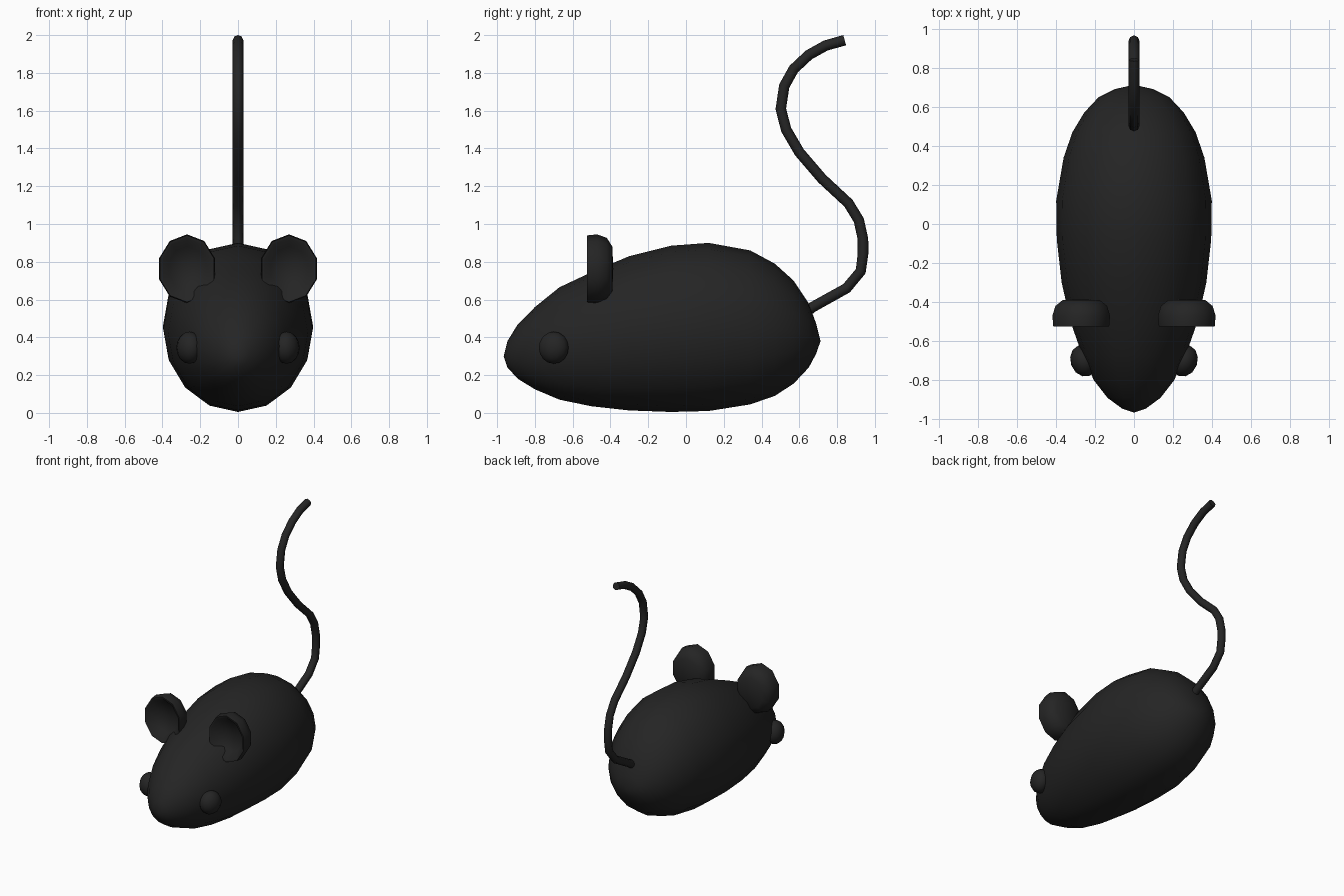
import bpy, bmesh
from math import sin, cos, pi, radians

if "Cube" in bpy.data.objects:
    bpy.data.objects.remove(bpy.data.objects["Cube"])

mat = bpy.data.materials.new("dark_plastic")
mat.diffuse_color = (0.018, 0.018, 0.018, 1)
mat.use_nodes = True
mat.node_tree.nodes["Principled BSDF"].inputs["Base Color"].default_value = mat.diffuse_color


def finish(name, bm, angle=60):
    bmesh.ops.recalc_face_normals(bm, faces=bm.faces)
    me = bpy.data.meshes.new(name)
    bm.to_mesh(me)
    bm.free()
    me.materials.append(mat)
    ob = bpy.data.objects.new(name, me)
    bpy.context.collection.objects.link(ob)
    bpy.ops.object.select_all(action='DESELECT')
    ob.select_set(True)
    bpy.context.view_layer.objects.active = ob
    bpy.ops.object.shade_smooth_by_angle(angle=radians(angle))
    return ob


def loft(name, rings, n, start, end, angle=60):
    """Elliptical rings (y, cx, cz, rx, rz) along y, closed by a pole at each end."""
    bm = bmesh.new()
    loops = [[bm.verts.new((cx + rx * sin(2 * pi * i / n), y, cz + rz * cos(2 * pi * i / n)))
              for i in range(n)] for y, cx, cz, rx, rz in rings]
    for a, b in zip(loops, loops[1:]):
        for i in range(n):
            j = (i + 1) % n
            bm.faces.new((a[i], a[j], b[j], b[i]))
    for pole, ring in ((start, loops[0]), (end, loops[-1])):
        p = bm.verts.new(pole)
        for i in range(n):
            bm.faces.new((p, ring[i], ring[(i + 1) % n]))
    return finish(name, bm, angle)


# Body: y, top z, bottom z, half width
sections = [(-.945, .38, .24, .06), (-.89, .47, .18, .135), (-.80, .56, .125, .205),
            (-.67, .665, .07, .265), (-.50, .745, .035, .325), (-.30, .83, .013, .37),
            (-.08, .885, .005, .395), (.12, .90, .01, .398), (.34, .86, .045, .36),
            (.47, .79, .09, .315), (.57, .70, .155, .255), (.65, .58, .24, .18),
            (.69, .47, .315, .10)]
loft("body", [(y, 0, (t + b) / 2, w, (t - b) / 2) for y, t, b, w in sections],
     16, (0, -.965, .30), (0, .712, .38))

# Ears (dished front, rounded back) and eyes, one per side
ear_profile = [(.65, -.47), (.88, -.522), (.97, -.525), (1, -.47), (.9, -.42), (.65, -.39)]
for side, s in (("left", -1), ("right", 1)):
    x, z = s * .27, .763
    loft(side + "_ear", [(y, x, z, .155 * r, .182 * r) for r, y in ear_profile],
         10, (x, -.46, z), (x, -.385, z))

    bm = bmesh.new()
    bmesh.ops.create_uvsphere(bm, u_segments=12, v_segments=8, radius=1)
    eye = finish(side + "_eye", bm)
    eye.scale = (.068, .083, .085)
    eye.rotation_euler.z = -s * radians(20)
    eye.location = (s * .257, -.70, .345)

# Tail: round tube along an S-shaped path
path = [(.58, .49), (.67, .56), (.85, .66), (.925, .75), (.937, .84), (.937, .92),
        (.915, 1.02), (.86, 1.11), (.72, 1.24), (.60, 1.38), (.53, 1.50), (.502, 1.61),
        (.52, 1.73), (.57, 1.82), (.65, 1.895), (.74, 1.945), (.84, 1.973)]
cu = bpy.data.curves.new("tail", 'CURVE')
cu.dimensions = '3D'
cu.bevel_depth = .028
cu.bevel_resolution = 2
cu.use_fill_caps = True
sp = cu.splines.new('POLY')
sp.points.add(len(path) - 1)
for p, (y, z) in zip(sp.points, path):
    p.co = (0, y, z, 1)
sp.use_smooth = True
cu.materials.append(mat)
bpy.context.collection.objects.link(bpy.data.objects.new("tail", cu))
